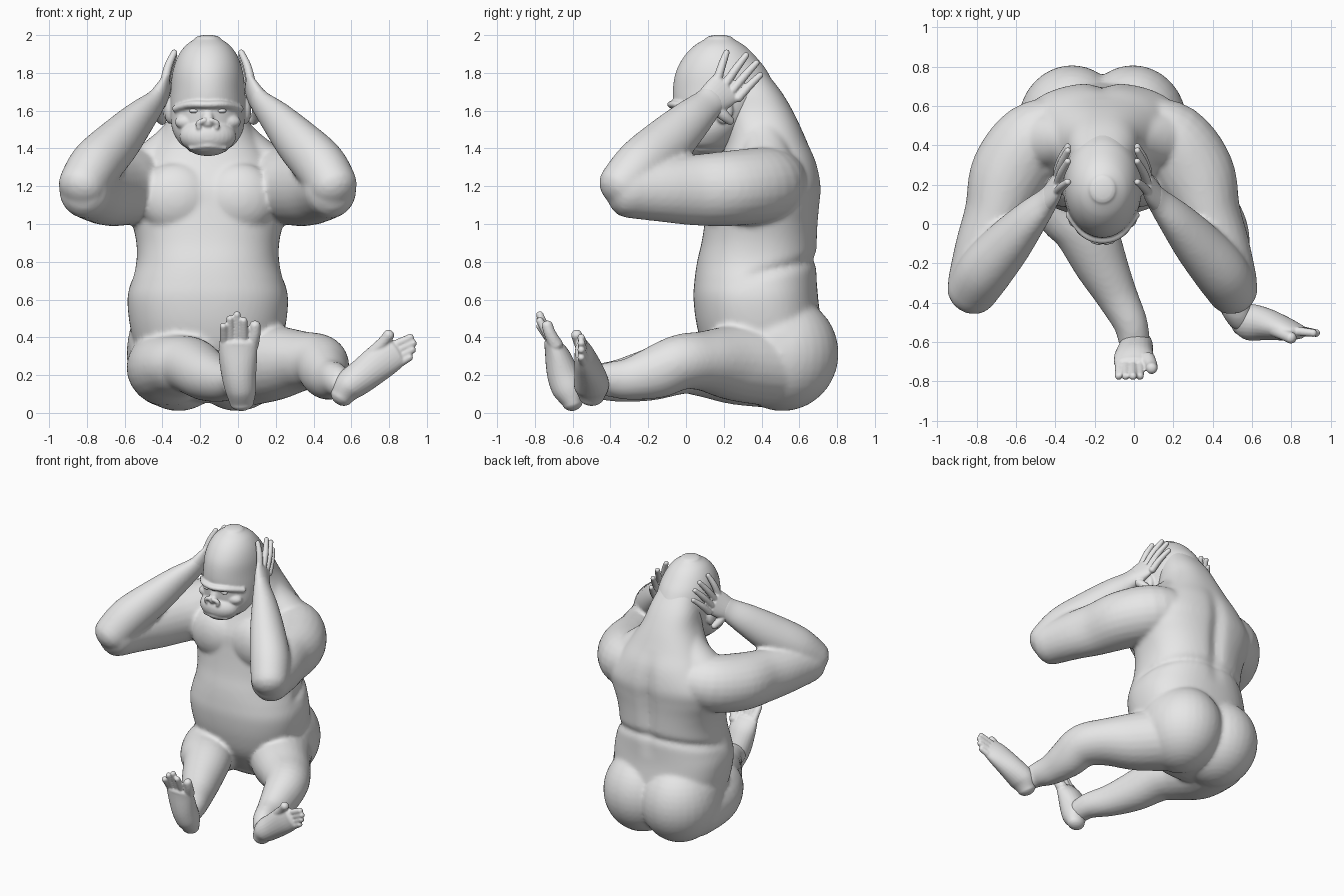
import bpy, bmesh, math
from mathutils import Vector, Matrix

if "Cube" in bpy.data.objects:
    bpy.data.objects.remove(bpy.data.objects["Cube"], do_unlink=True)

C = -0.16  # x of the body's plane of symmetry
X, Y, Z = Vector((1, 0, 0)), Vector((0, 1, 0)), Vector((0, 0, 1))

grey = bpy.data.materials.new("plain grey")
grey.use_nodes = True
grey.diffuse_color = (0.8, 0.8, 0.8, 1)
grey.node_tree.nodes["Principled BSDF"].inputs["Base Color"].default_value = (0.8, 0.8, 0.8, 1)


def bent(v, e):
    return math.copysign(abs(v) ** e, v)


def loft(bm, stations, hint, axis=None, cap=0.8, sides=24, steps=5, e=1.0):
    """Rounded tube through (x, y, z, thickness, width) stations; width lies along hint.
    An e below 1 makes the cross-section boxier."""
    p = [Vector(s) for s in stations]
    p = [p[0]] + p + [p[-1]]
    path = []
    for i in range(1, len(p) - 2):
        a, b, c, d = p[i - 1:i + 3]
        for k in range(steps):
            t = k / steps
            path.append(0.5 * (2 * b + (c - a) * t + (2 * a - 5 * b + 4 * c - d) * t * t
                               + (3 * b - a - 3 * c + d) * t ** 3))
    path.append(p[-1])
    centres = [Vector(q[:3]) for q in path]
    rings = []
    for i, q in enumerate(path):
        tan = axis or (centres[min(i + 1, len(path) - 1)] - centres[max(i - 1, 0)]).normalized()
        rings.append((centres[i], tan, q[3], q[4]))

    def dome(ring, sign):
        o, tan, a, b = ring
        out = []
        for ang in (0.4, 0.8, 1.15, 1.42):
            s = math.cos(ang)
            out.append((o + tan * (sign * min(a, b) * cap * math.sin(ang)), tan, a * s, b * s))
        return out

    rings = dome(rings[0], -1)[::-1] + rings + dome(rings[-1], 1)
    loops = []
    for o, tan, a, b in rings:
        w = (hint - tan * hint.dot(tan)).normalized()
        s = w.cross(tan)
        angles = [2 * math.pi * k / sides for k in range(sides)]
        loops.append([bm.verts.new(o + s * (a * bent(math.cos(g), e)) + w * (b * bent(math.sin(g), e)))
                      for g in angles])
    for l0, l1 in zip(loops, loops[1:]):
        for k in range(sides):
            n = (k + 1) % sides
            bm.faces.new((l0[k], l0[n], l1[n], l1[k]))
    bm.faces.new(loops[0][::-1])
    bm.faces.new(loops[-1])


def ball(bm, centre, radii):
    bmesh.ops.create_uvsphere(bm, u_segments=32, v_segments=20, radius=1,
                              matrix=Matrix.Translation(centre) @ Matrix.Diagonal((*radii, 1)))


def finish(bm, name, voxel=None, smooth=0):
    """Turn the overlapping volumes into one fused, smooth skin."""
    bmesh.ops.recalc_face_normals(bm, faces=bm.faces)
    mesh = bpy.data.meshes.new(name)
    bm.to_mesh(mesh)
    bm.free()
    mesh.materials.append(grey)
    for f in mesh.polygons:
        f.use_smooth = True
    ob = bpy.data.objects.new(name, mesh)
    bpy.context.scene.collection.objects.link(ob)
    if voxel:
        m = ob.modifiers.new("fuse", 'REMESH')
        m.mode, m.voxel_size, m.use_smooth_shade = 'VOXEL', voxel, True
    if smooth:
        m = ob.modifiers.new("soften", 'SMOOTH')
        m.factor, m.iterations = 0.5, smooth


def side(s, pts):
    """Left-side points, or their mirror image when s is -1."""
    return [(C + s * (q[0] - C), *q[1:]) for q in pts]


# Torso: z, centre y, half depth, half width
body = bmesh.new()
torso = [(0.14, 0.45, 0.22, 0.30), (0.30, 0.42, 0.31, 0.37), (0.45, 0.39, 0.33, 0.41),
         (0.60, 0.37, 0.33, 0.425), (0.70, 0.37, 0.325, 0.405), (0.80, 0.377, 0.318, 0.378),
         (0.90, 0.39, 0.308, 0.378), (1.00, 0.40, 0.302, 0.40), (1.10, 0.41, 0.30, 0.435),
         (1.20, 0.42, 0.297, 0.44), (1.33, 0.435, 0.256, 0.35), (1.45, 0.425, 0.21, 0.27),
         (1.58, 0.39, 0.185, 0.20), (1.70, 0.345, 0.16, 0.17), (1.82, 0.29, 0.12, 0.13)]
loft(body, [(C, y, z, d, w) for z, y, d, w in torso], X, axis=Z, cap=0.4, sides=96, e=0.86)
for v in body.verts:
    x, y, z = v.co
    # Groove along the spine
    if y > 0.45 and 0.65 < z < 1.45:
        v.co.y -= 0.03 * math.sin(math.pi * (z - 0.65) / 0.8) * math.exp(-((x - C) / 0.05) ** 2)
    # Fold around the flanks and lower back
    if y > 0.3:
        depth = 0.02 * min(1, (y - 0.3) / 0.1) * math.exp(-((z - 0.64 - 0.25 * y) / 0.025) ** 2)
        v.co += depth * Vector((C - x, 0.37 - y, 0)).normalized()

for s in (1, -1):
    # Chest, buttock, hip and neck-to-shoulder muscle
    ball(body, (C + s * 0.165, 0.215, 1.135), (0.20, 0.13, 0.19))
    ball(body, (C + s * 0.155, 0.51, 0.315), (0.275, 0.298, 0.305))
    ball(body, (C + s * 0.225, 0.48, 0.36), (0.20, 0.26, 0.23))
    loft(body, side(s, [(-0.08, 0.39, 1.53, 0.11, 0.11), (0.03, 0.42, 1.41, 0.125, 0.11),
                        (0.18, 0.43, 1.28, 0.15, 0.12)]), Z)
    # Upper arm, reaching forwards
    loft(body, side(s, [(0.02, 0.47, 1.24, 0.18, 0.16), (0.19, 0.42, 1.21, 0.20, 0.198),
                        (0.31, 0.25, 1.19, 0.205, 0.20), (0.38, 0.05, 1.18, 0.165, 0.188),
                        (0.44, -0.12, 1.18, 0.15, 0.17), (0.49, -0.31, 1.18, 0.14, 0.148)]), Z)
    # Forearm, folded back to the head
    loft(body, side(s, [(0.505, -0.34, 1.20, 0.13, 0.13), (0.435, -0.235, 1.31, 0.138, 0.145),
                        (0.32, -0.10, 1.43, 0.12, 0.138), (0.21, 0.025, 1.55, 0.088, 0.112),
                        (0.13, 0.11, 1.63, 0.058, 0.087), (0.10, 0.15, 1.67, 0.045, 0.083)]),
         Vector((0, -1, 1)))

# Legs: the left one is turned outwards, the right one swings across to the middle
loft(body, [(0.04, 0.45, 0.25, 0.23, 0.215), (0.19, 0.25, 0.265, 0.205, 0.20),
            (0.34, 0.09, 0.275, 0.175, 0.158), (0.43, -0.03, 0.268, 0.152, 0.147),
            (0.46, -0.16, 0.215, 0.13, 0.14), (0.485, -0.30, 0.18, 0.10, 0.112),
            (0.515, -0.42, 0.175, 0.078, 0.09), (0.545, -0.48, 0.15, 0.07, 0.075)], Z)
loft(body, [(-0.36, 0.45, 0.24, 0.225, 0.215), (-0.375, 0.25, 0.24, 0.21, 0.195),
            (-0.32, 0.09, 0.25, 0.19, 0.165), (-0.25, -0.02, 0.25, 0.165, 0.15),
            (-0.17, -0.20, 0.20, 0.137, 0.137), (-0.09, -0.36, 0.17, 0.107, 0.112),
            (-0.02, -0.50, 0.165, 0.088, 0.09), (0.0, -0.59, 0.15, 0.08, 0.08)], Z)
finish(body, "body", 0.015, 5)

# Head: z, centre y, half depth, half width
head = bmesh.new()
skull = [(1.40, 0.10, 0.11, 0.11), (1.43, 0.105, 0.145, 0.15), (1.50, 0.13, 0.185, 0.188),
         (1.60, 0.17, 0.235, 0.198), (1.70, 0.20, 0.27, 0.197), (1.80, 0.19, 0.245, 0.187),
         (1.88, 0.18, 0.195, 0.162), (1.94, 0.177, 0.138, 0.122), (1.98, 0.177, 0.075, 0.07)]
loft(head, [(C, y, z, d, w) for z, y, d, w in skull], X, axis=Z, cap=0.3, sides=64)
# Muzzle, chin, nose, brow ridge and lips
ball(head, (C, 0.01, 1.465), (0.15, 0.105, 0.095))
ball(head, (C, 0.03, 1.42), (0.115, 0.11, 0.06))
loft(head, [(C, -0.04, 1.62, 0.02, 0.025), (C, -0.075, 1.53, 0.027, 0.032)], X)
loft(head, [(C - 0.17, 0.05, 1.61, 0.022, 0.02), (C - 0.085, -0.043, 1.632, 0.03, 0.021),
            (C, -0.07, 1.632, 0.03, 0.021), (C + 0.085, -0.043, 1.632, 0.03, 0.021),
            (C + 0.17, 0.05, 1.61, 0.022, 0.02)], Z)
for z, y in ((1.45, -0.078), (1.416, -0.07)):
    loft(head, [(C - 0.09, y + 0.03, z - 0.012, 0.014, 0.014), (C, y, z, 0.017, 0.016),
                (C + 0.09, y + 0.03, z - 0.012, 0.014, 0.014)], Z)
for s in (1, -1):
    # Nostril wing, cheek and ear
    loft(head, side(s, [(C + 0.015, -0.095, 1.55, 0.014, 0.014), (C + 0.048, -0.085, 1.535, 0.015, 0.015),
                        (C + 0.046, -0.08, 1.508, 0.014, 0.014)]), Y)
    ball(head, (C + s * 0.095, 0.02, 1.54), (0.08, 0.05, 0.045))
    ball(head, (C + s * 0.20, 0.20, 1.60), (0.03, 0.05, 0.07))
finish(head, "head", 0.007, 4)

# Eyes
eyes = bmesh.new()
for s in (1, -1):
    ball(eyes, (C + s * 0.072, -0.042, 1.599), (0.026, 0.018, 0.013))
finish(eyes, "eyes")

# Hands laid flat on the sides of the head: knuckle y, z and tip y, z of each finger
fingers = [(0.165, 1.76, 0.215, 1.91), (0.205, 1.735, 0.32, 1.895),
           (0.245, 1.705, 0.375, 1.855), (0.275, 1.665, 0.395, 1.79)]
for s, name in ((1, "left_hand"), (-1, "right_hand")):
    hand = bmesh.new()
    loft(hand, side(s, [(0.12, 0.12, 1.64, 0.05, 0.08), (0.09, 0.165, 1.68, 0.042, 0.09),
                        (0.065, 0.21, 1.72, 0.03, 0.094)]), Vector((0, -1, 1)), cap=0.6)
    for y0, z0, y1, z1 in fingers:
        loft(hand, side(s, [(0.068, y0, z0, 0.024, 0.024),
                            (0.048, (y0 + y1) / 2, (z0 + z1) / 2 + 0.004, 0.022, 0.022),
                            (0.016, y1, z1, 0.017, 0.017)]), X, sides=12)
    loft(hand, side(s, [(0.11, 0.15, 1.62, 0.036, 0.036), (0.10, 0.20, 1.575, 0.03, 0.03),
                        (0.08, 0.235, 1.545, 0.023, 0.023)]), X, sides=12)
    finish(hand, name, 0.006, 2)

# Left foot, sole forwards and toes outwards
foot = bmesh.new()
loft(foot, [(0.55, -0.50, 0.09, 0.07, 0.062), (0.59, -0.50, 0.145, 0.093, 0.083),
            (0.67, -0.51, 0.205, 0.082, 0.09), (0.77, -0.535, 0.285, 0.058, 0.096),
            (0.83, -0.55, 0.325, 0.038, 0.088)], Vector((-0.64, 0, 0.77)))
loft(foot, [(0.72, -0.54, 0.32, 0.037, 0.037), (0.77, -0.565, 0.375, 0.031, 0.031),
            (0.80, -0.58, 0.415, 0.03, 0.03)], Y, sides=12)
for x0, z0, x1, z1 in ((0.83, 0.36, 0.915, 0.40), (0.85, 0.335, 0.93, 0.37),
                       (0.865, 0.305, 0.925, 0.335), (0.865, 0.27, 0.91, 0.295)):
    loft(foot, [(x0, -0.545, z0, 0.024, 0.024), (x1, -0.555, z1, 0.02, 0.02)], Y, sides=12)
finish(foot, "left_foot", 0.007, 2)

# Right foot, sole forwards and toes up
foot = bmesh.new()
loft(foot, [(0.02, -0.60, 0.055, 0.055, 0.065), (0.015, -0.62, 0.12, 0.085, 0.082),
            (0.005, -0.65, 0.20, 0.085, 0.092), (0.0, -0.68, 0.30, 0.068, 0.102),
            (0.0, -0.71, 0.37, 0.043, 0.102)], X)
loft(foot, [(0.07, -0.69, 0.36, 0.04, 0.04), (0.088, -0.72, 0.42, 0.032, 0.032),
            (0.09, -0.735, 0.465, 0.03, 0.03)], Y, sides=12)
for x0, x1, z1 in ((0.03, 0.03, 0.49), (-0.005, -0.005, 0.522),
                   (-0.04, -0.043, 0.50), (-0.072, -0.078, 0.46)):
    loft(foot, [(x0, -0.715, 0.38, 0.025, 0.025), (x1, -0.775, z1, 0.02, 0.02)], Y, sides=12)
finish(foot, "right_foot", 0.007, 2)
